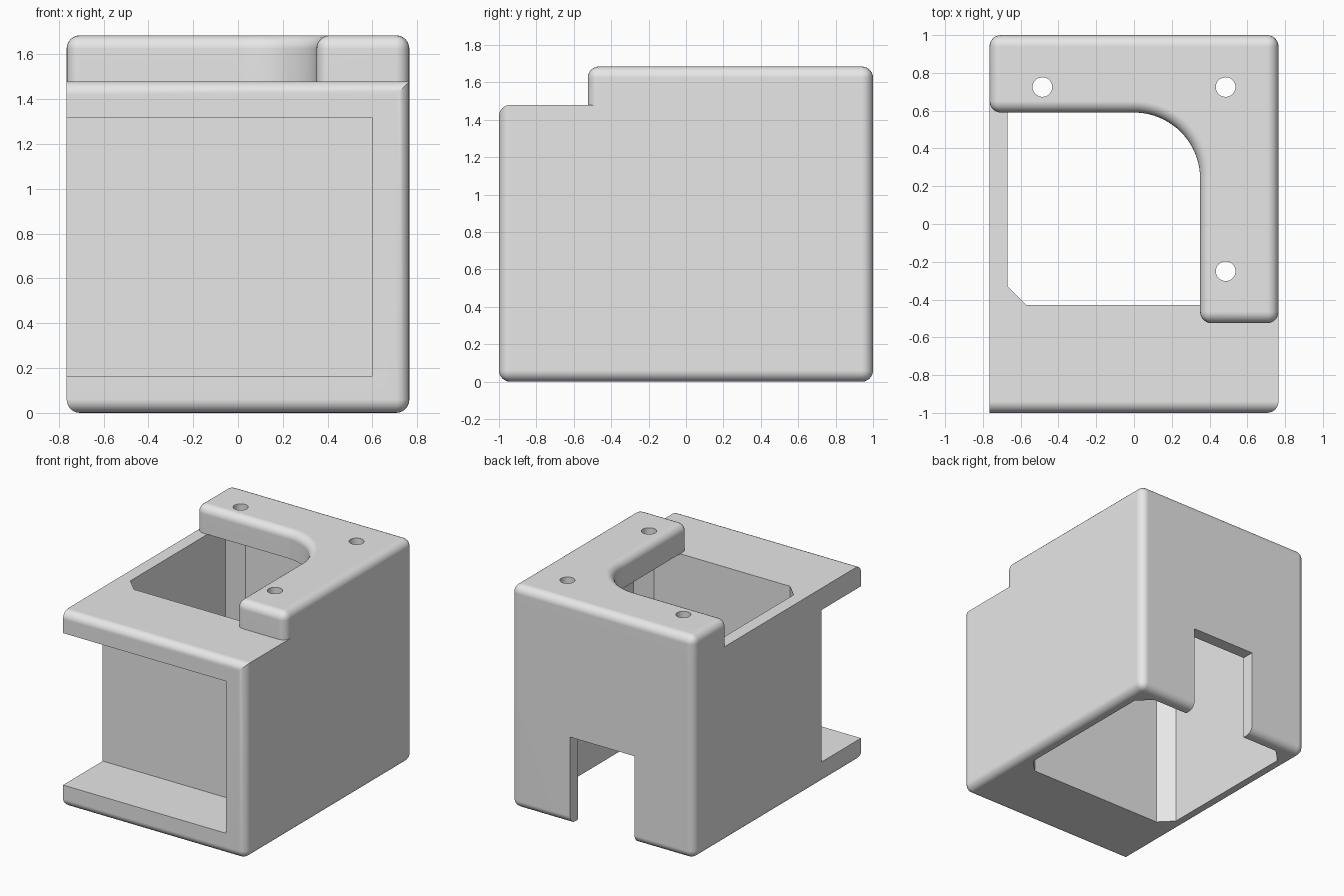
import bpy, bmesh, math
from mathutils import Vector

if "Cube" in bpy.data.objects:
    bpy.data.objects.remove(bpy.data.objects["Cube"], do_unlink=True)

# Overall dimensions
HX, HY = 0.765, 1.0
DECK, TOP = 1.48, 1.685
FILLET = 0.06
WALL_FRONT = -0.525

grey = bpy.data.materials.new("plain_grey")
grey.use_nodes = True
grey.diffuse_color = (0.8, 0.8, 0.8, 1)
grey.node_tree.nodes["Principled BSDF"].inputs["Base Color"].default_value = grey.diffuse_color


def prism(name, outline, z0, z1, fillet_rule=None):
    """Extrude an outline upward, rounding the edges picked by the rule."""
    bm = bmesh.new()
    base = bm.faces.new([bm.verts.new((x, y, z0)) for x, y in outline])
    result = bmesh.ops.extrude_face_region(bm, geom=[base])
    raised = [v for v in result["geom"] if isinstance(v, bmesh.types.BMVert)]
    bmesh.ops.translate(bm, verts=raised, vec=(0, 0, z1 - z0))
    bmesh.ops.recalc_face_normals(bm, faces=bm.faces[:])
    if fillet_rule:
        edges = [e for e in bm.edges
                 if fillet_rule(e, (e.verts[0].co + e.verts[1].co) / 2)]
        bmesh.ops.bevel(bm, geom=edges, offset=FILLET, offset_type='OFFSET',
                        segments=6, profile=0.5, affect='EDGES')
    mesh = bpy.data.meshes.new(name)
    bm.to_mesh(mesh)
    bm.free()
    obj = bpy.data.objects.new(name, mesh)
    obj.data.materials.append(grey)
    bpy.context.collection.objects.link(obj)
    return obj


def rectangle(x0, x1, y0, y1):
    return [(x0, y0), (x1, y0), (x1, y1), (x0, y1)]


def activate(obj):
    bpy.ops.object.select_all(action='DESELECT')
    obj.select_set(True)
    bpy.context.view_layer.objects.active = obj


def cut(obj, cutter):
    mod = obj.modifiers.new("cut", 'BOOLEAN')
    mod.operation, mod.solver, mod.object = 'DIFFERENCE', 'EXACT', cutter
    cutter.hide_render = True
    activate(obj)
    bpy.ops.object.modifier_apply(modifier=mod.name)
    bpy.data.objects.remove(cutter, do_unlink=True)


def finish(obj):
    activate(obj)
    bpy.ops.object.shade_smooth_by_angle(angle=math.radians(30))
    mod = obj.modifiers.new("flat_normals", 'WEIGHTED_NORMAL')
    mod.keep_sharp = True


def is_vertical(edge):
    d = edge.verts[0].co - edge.verts[1].co
    return abs(d.z) > 0.1


# Housing: rounded all round the bottom, on three uprights and the front top edge
def housing_rule(edge, mid):
    if is_vertical(edge):
        return mid.x > 0 or mid.y > 0
    return mid.z < 0.01 or mid.y < -HY + 0.01


housing = prism("housing", rectangle(-HX, HX, -HY, HY), 0, DECK, housing_rule)

# Open shaft with chamfered corners
cx, y0, y1, c = 0.67, -0.43, 0.905, 0.1
shaft = [(-cx + c, y0), (cx - c, y0), (cx, y0 + c), (cx, y1 - c),
         (cx - c, y1), (-cx + c, y1), (-cx, y1 - c), (-cx, y0 + c)]
cut(housing, prism("shaft_cutter", shaft, -0.1, 1.6))

# Front recess, open on one side
cut(housing, prism("recess_cutter", rectangle(-1, 0.6, -1.2, WALL_FRONT), 0.165, 1.315))

# Notch at the foot of the back wall
cut(housing, prism("notch_cutter", rectangle(-0.27, 0.27, 0.8, 1.2), -0.1, 0.66))
finish(housing)

# Raised L-shaped top plate with a rounded inner corner
arm_x, arm_y, r = 0.35, 0.59, 0.35
arc = [(arm_x - r + r * math.cos(a), arm_y - r + r * math.sin(a))
       for a in (math.pi / 2 * i / 20 for i in range(21))]
plate_outline = [(-HX, HY), (-HX, arm_y)] + arc[::-1] + [
    (arm_x, WALL_FRONT), (HX, WALL_FRONT), (HX, HY)]


def plate_rule(edge, mid):
    if is_vertical(edge):
        corner = abs(abs(mid.x) - HX) < 0.01 or mid.y < WALL_FRONT + 0.01
        return corner
    return mid.z > TOP - 0.01


top_plate = prism("top_plate", plate_outline, DECK, TOP, plate_rule)

# Screw holes
for hx, hy in ((-0.485, 0.725), (0.485, 0.725), (0.485, -0.25)):
    ring = [(hx + 0.052 * math.cos(math.tau * i / 32),
             hy + 0.052 * math.sin(math.tau * i / 32)) for i in range(32)]
    cut(top_plate, prism("hole_cutter", ring, DECK - 0.2, TOP + 0.2))
finish(top_plate)
